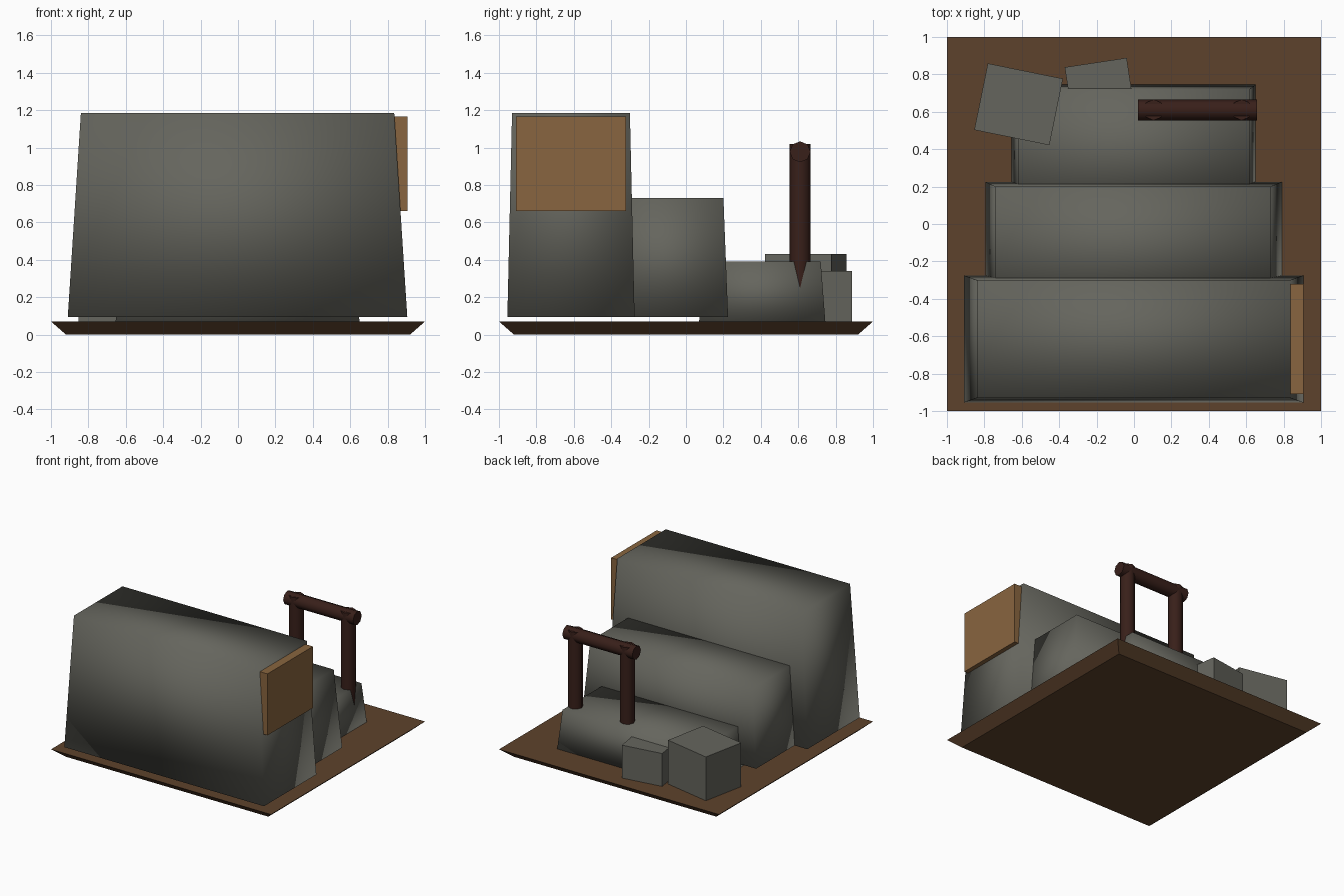
import bpy, bmesh, math

if "Cube" in bpy.data.objects:
    bpy.data.objects.remove(bpy.data.objects["Cube"])


def material(name, rgb):
    m = bpy.data.materials.new(name)
    m.diffuse_color = (*rgb, 1)
    m.use_nodes = True
    m.node_tree.nodes["Principled BSDF"].inputs["Base Color"].default_value = m.diffuse_color
    return m


SOIL = material("soil", (0.11, 0.055, 0.025))
PLANK = material("plank", (0.25, 0.13, 0.05))
DARK = material("dark_wood", (0.04, 0.014, 0.01))
STONE = material("stone", (0.13, 0.13, 0.11))


def tapered_box(name, bottom, top, z0, z1, mat, smooth=False):
    """Box whose bottom and top rectangles (x0, x1, y0, y1) may differ."""
    bm = bmesh.new()
    bmesh.ops.create_cube(bm, size=2)
    for v in bm.verts:
        up = v.co.z > 0
        x0, x1, y0, y1 = top if up else bottom
        v.co = (x1 if v.co.x > 0 else x0, y1 if v.co.y > 0 else y0, z1 if up else z0)
    for f in bm.faces:
        f.smooth = smooth
    me = bpy.data.meshes.new(name)
    bm.to_mesh(me)
    bm.free()
    ob = bpy.data.objects.new(name, me)
    me.materials.append(mat)
    bpy.context.collection.objects.link(ob)
    return ob


def log(name, loc, length, rot=(0, 0, 0)):
    """Eight-sided round timber with one edge facing +x before rotation."""
    bpy.ops.mesh.primitive_cylinder_add(vertices=8, radius=0.056, depth=length,
                                        location=loc, rotation=rot)
    ob = bpy.context.object
    ob.name = name
    ob.data.materials.append(DARK)
    bpy.ops.object.shade_smooth_by_angle(angle=math.radians(50))


# Ground slab, narrower underneath
tapered_box("ground_slab", (-.92, .92, -.92, .92), (-1, 1, -1, 1), 0, .07, SOIL)

# Three stepped stone blocks
tapered_box("tall_block", (-.91, .905, -.955, -.275), (-.84, .835, -.93, -.30),
            .095, 1.185, STONE, True)
tapered_box("middle_block", (-.795, .79, -.44, .225), (-.74, .73, -.42, .20),
            .095, .73, STONE, True)
tapered_box("low_block", (-.655, .65, .07, .745), (-.62, .618, .09, .72),
            .065, .39, STONE, True)

# Wooden board on the side of the tall block
board = (.835, .905, -.91, -.32)
tapered_box("side_board", board, board, .66, 1.165, PLANK)

# Loose boxes by the low block
for name, sx, sy, h, loc, turn in (
        ("large_loose_box", .41, .363, .43, (-.617, .64), -11.5),
        ("small_loose_box", .335, .33, .34, (-.18, .70), 8.6)):
    r = (-sx / 2, sx / 2, -sy / 2, sy / 2)
    ob = tapered_box(name, r, r, .07, h, STONE)
    ob.location = (*loc, 0)
    ob.rotation_euler.z = math.radians(turn)

# Timber gate: two posts and a crossbar
for side, x in (("left", .105), ("right", .576)):
    log(f"{side}_post", (x, .61, .62), .80)
log("crossbar", (.34, .61, .977), .636, (0, math.pi / 2, 0))
